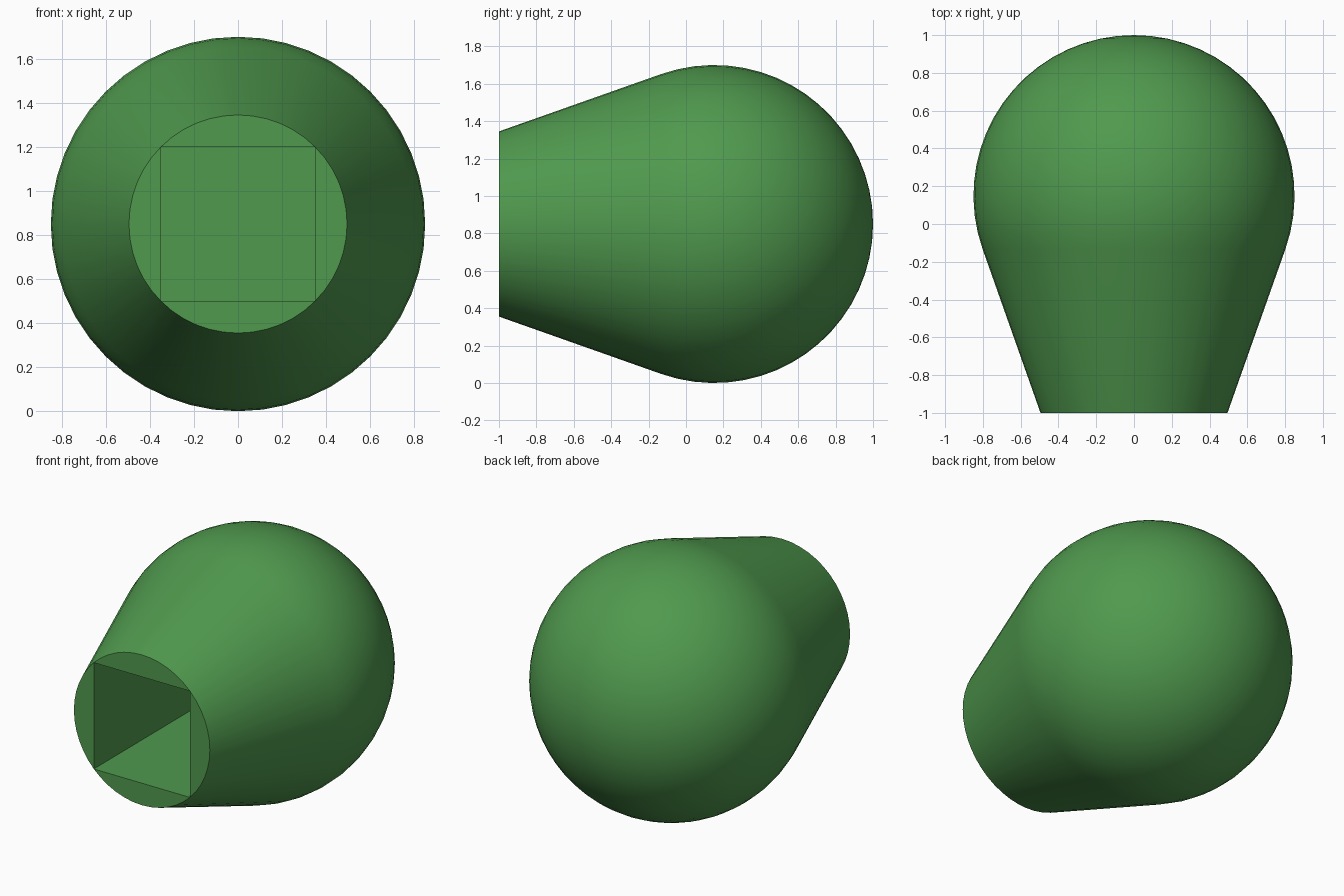
import bpy, bmesh, math

if "Cube" in bpy.data.objects:
    bpy.data.objects.remove(bpy.data.objects["Cube"])

SEG = 48            # sides around the axis
R, CY, CZ = 0.85, 0.15, 0.85   # ball radius and centre
NECK_R = 0.495      # radius of the flat front end
SOCKET_END = 0.15   # depth position of the socket floor

green = bpy.data.materials.new("green")
green.diffuse_color = (0.08, 0.32, 0.076, 1)
green.use_nodes = True
green.node_tree.nodes["Principled BSDF"].inputs["Base Color"].default_value = green.diffuse_color

bm = bmesh.new()


def ring(r, y):
    return [bm.verts.new((r * math.cos(2 * math.pi * i / SEG), y,
                          CZ + r * math.sin(2 * math.pi * i / SEG)))
            for i in range(SEG)]


def bridge(a, b):
    n = len(a)
    for i in range(n):
        bm.faces.new((a[i], a[(i + 1) % n], b[(i + 1) % n], b[i]))


# tapered neck meeting the ball tangentially, then the rounded back
tangent = math.radians(-19.5)
profile = [(NECK_R, -1.0)]
STEPS = 18
for k in range(STEPS):
    t = tangent + (math.pi / 2 - tangent) * k / STEPS
    profile.append((R * math.cos(t), CY + R * math.sin(t)))
rings = [ring(r, y) for r, y in profile]
for a, b in zip(rings, rings[1:]):
    bridge(a, b)
pole = bm.verts.new((0, CY + R, CZ))
last = rings[-1]
for i in range(SEG):
    bm.faces.new((last[i], last[(i + 1) % SEG], pole))

# flat front rim: four arc segments around an inscribed square
front = rings[0]
q = SEG // 4
corners = [q // 2 + q * j for j in range(4)]
for c in corners:
    bm.faces.new([front[(c + i) % SEG] for i in range(q + 1)])

# square socket walls and floor
mouth = [front[c] for c in corners]
floor = [bm.verts.new((v.co.x, SOCKET_END, v.co.z)) for v in mouth]
bridge(mouth, floor)
bm.faces.new(floor)

bmesh.ops.recalc_face_normals(bm, faces=bm.faces)
mesh = bpy.data.meshes.new("knob")
bm.to_mesh(mesh)
bm.free()
mesh.materials.append(green)
knob = bpy.data.objects.new("knob", mesh)
bpy.context.collection.objects.link(knob)
bpy.context.view_layer.objects.active = knob
knob.select_set(True)
bpy.ops.object.shade_smooth_by_angle(angle=math.radians(30))
